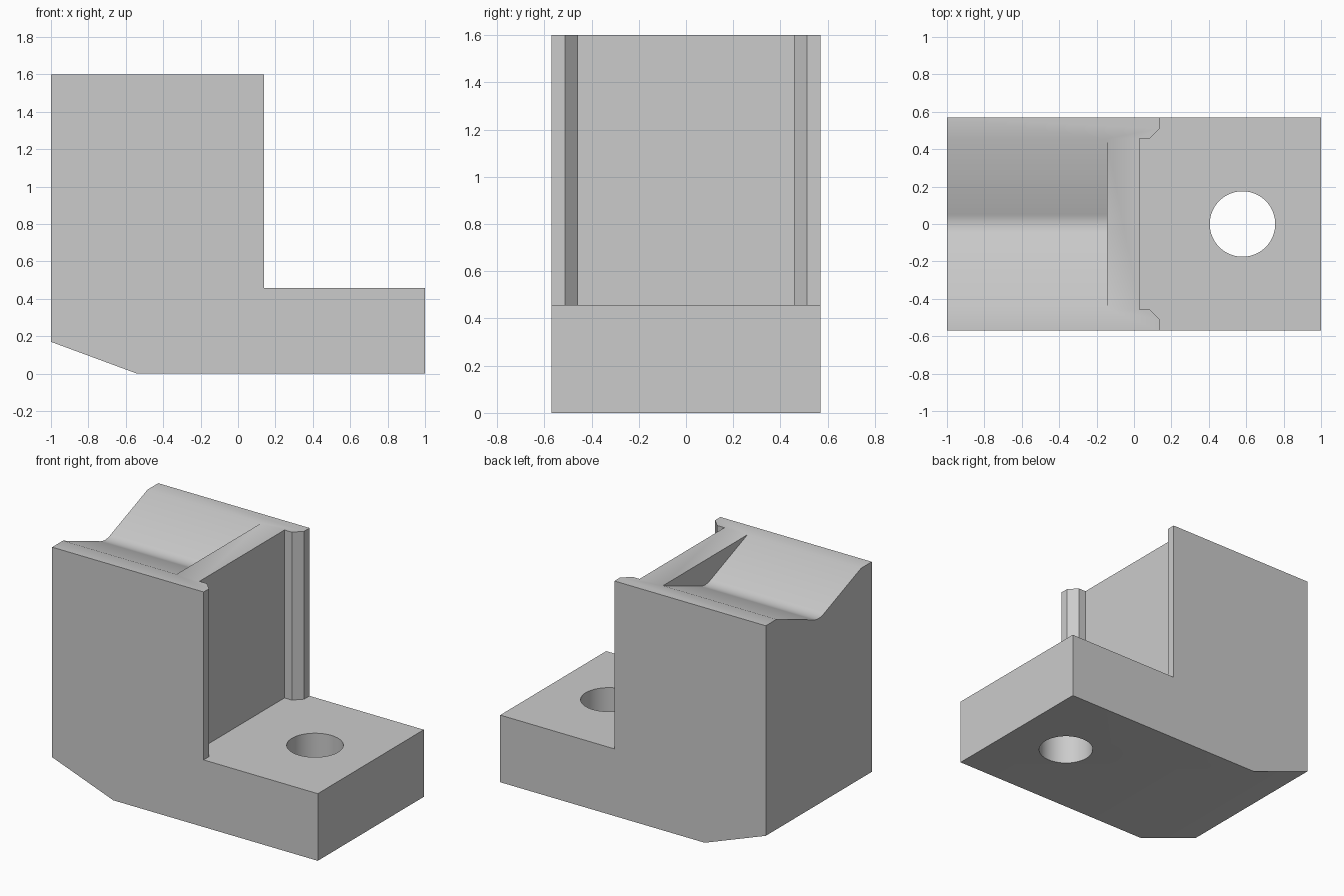
import bpy
import bmesh
from math import atan, cos, sin, radians
from mathutils import Vector

cube = bpy.data.objects.get("Cube")
if cube:
    bpy.data.objects.remove(cube, do_unlink=True)

grey = bpy.data.materials.new("plain grey")
grey.use_nodes = True
colour = (0.6, 0.6, 0.6, 1)
grey.diffuse_color = colour
grey.node_tree.nodes["Principled BSDF"].inputs["Base Color"].default_value = colour


def prism(name, points, offset):
    """Closed outline swept along an offset vector."""
    bm = bmesh.new()
    face = bm.faces.new([bm.verts.new(p) for p in points])
    swept = bmesh.ops.extrude_face_region(bm, geom=[face])["geom"]
    verts = [v for v in swept if isinstance(v, bmesh.types.BMVert)]
    bmesh.ops.translate(bm, verts=verts, vec=Vector(offset))
    bmesh.ops.recalc_face_normals(bm, faces=bm.faces)
    mesh = bpy.data.meshes.new(name)
    bm.to_mesh(mesh)
    bm.free()
    mesh.materials.append(grey)
    obj = bpy.data.objects.new(name, mesh)
    bpy.context.collection.objects.link(obj)
    return obj


def cut(target, cutter):
    mod = target.modifiers.new(cutter.name, "BOOLEAN")
    mod.operation = "DIFFERENCE"
    mod.solver = "EXACT"
    mod.object = cutter
    bpy.context.view_layer.objects.active = target
    bpy.ops.object.modifier_apply(modifier=mod.name)
    bpy.data.objects.remove(cutter, do_unlink=True)


half, top, shelf = 0.57, 1.6, 0.457

# L-shaped body with a sloped lower back edge
outline = [(-0.54, 0), (1, 0), (1, shelf), (0.14, shelf),
           (0.14, top), (-1, top), (-1, 0.17)]
body = prism("bracket_body", [(x, -half, z) for x, z in outline],
             (0, 2 * half, 0))

# Upright recess between two chamfered lips
side = [(0.03, 0.457), (0.085, 0.457), (0.14, 0.512), (0.2, 0.512)]
recess = side + [(x, -y) for x, y in reversed(side)]
cut(body, prism("recess_cutter", [(x, y, shelf) for x, y in recess],
                (0, 0, 1.3)))

# V groove with a rounded bottom, stopped by an end wall
rim, depth, radius, steps = 0.455, 0.178, 0.14, 8
angle = atan(depth / rim)
centre = top - depth + radius / cos(angle)
arc = [angle * (2 * i / steps - 1) for i in range(steps + 1)]
groove = [(radius * sin(t), centre - radius * cos(t)) for t in arc]
groove += [(rim, top), (rim, top + 0.1), (-rim, top + 0.1), (-rim, top)]
cut(body, prism("groove_cutter", [(-1.1, y, z) for y, z in groove],
                (0.955, 0, 0)))

# Round bolt hole through the shelf
sides = 64
ring = [radians(360 * i / sides) for i in range(sides)]
cut(body, prism("hole_cutter",
                [(0.58 + 0.175 * cos(t), 0.175 * sin(t), -0.1) for t in ring],
                (0, 0, 0.8)))

# Smooth the curves and keep the edges crisp
bpy.ops.object.select_all(action="DESELECT")
body.select_set(True)
bpy.context.view_layer.objects.active = body
bpy.ops.object.shade_smooth_by_angle(angle=radians(30))
